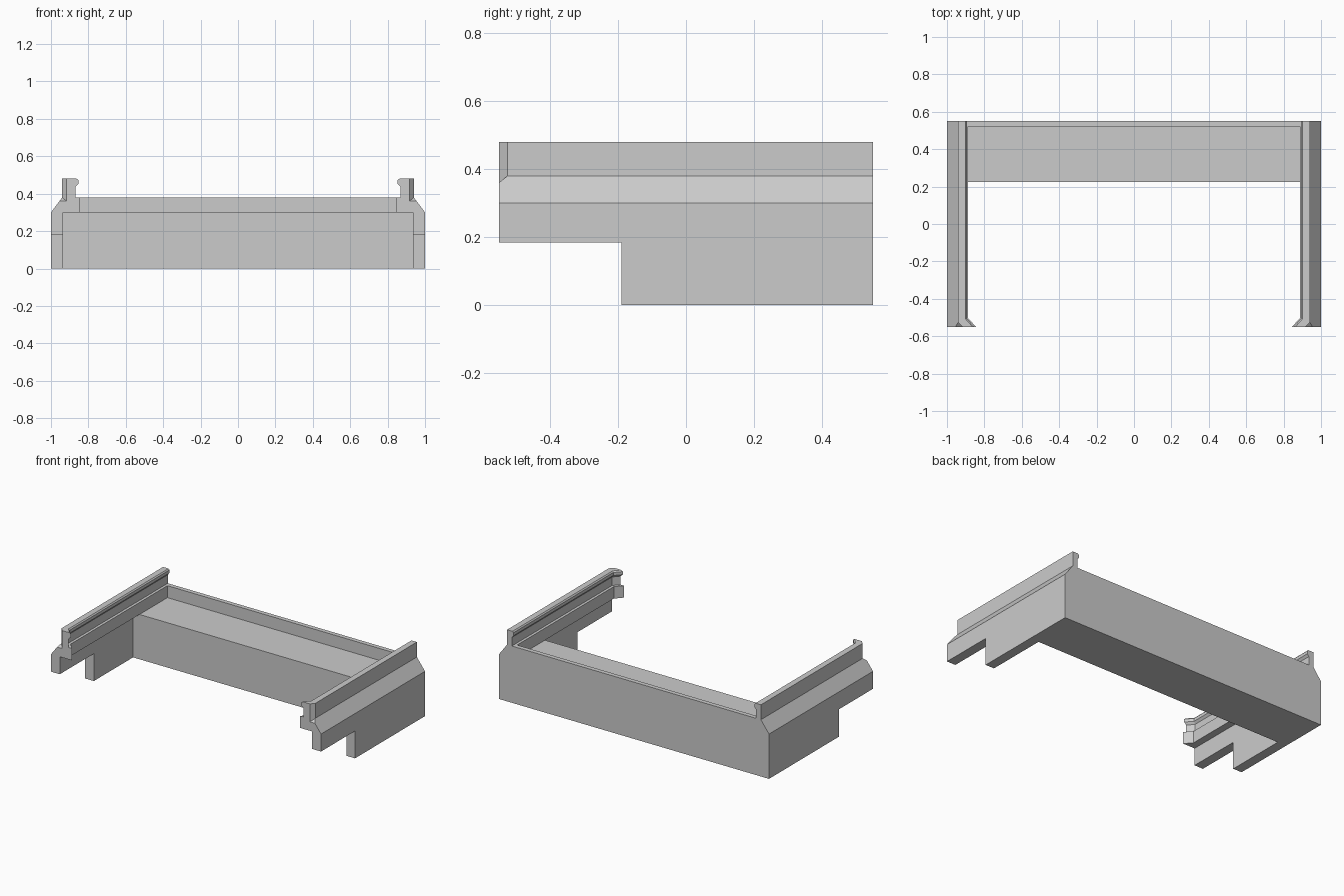
import bpy
import bmesh

if "Cube" in bpy.data.objects:
    bpy.data.objects.remove(bpy.data.objects["Cube"], do_unlink=True)

# One plain grey finish
grey = bpy.data.materials.new("plain grey")
grey.use_nodes = True
colour = (0.6, 0.6, 0.6, 1)
grey.diffuse_color = colour
grey.node_tree.nodes["Principled BSDF"].inputs["Base Color"].default_value = colour

BACK, FRONT = 0.55, -0.55


def loft(name, sections):
    """Skin closed loops that share a point count, and cap both ends."""
    bm = bmesh.new()
    loops = [[bm.verts.new(p) for p in s] for s in sections]
    for a, b in zip(loops, loops[1:]):
        for i in range(len(a)):
            j = (i + 1) % len(a)
            bm.faces.new((a[i], a[j], b[j], b[i]))
    bm.faces.new(loops[0])
    bm.faces.new(loops[-1])
    bmesh.ops.remove_doubles(bm, verts=bm.verts, dist=1e-5)
    bmesh.ops.recalc_face_normals(bm, faces=bm.faces)
    mesh = bpy.data.meshes.new(name)
    bm.to_mesh(mesh)
    bm.free()
    mesh.materials.append(grey)
    obj = bpy.data.objects.new(name, mesh)
    bpy.context.collection.objects.link(obj)
    return obj


def prism_x(name, profile, x0, x1):
    return loft(name, [[(x, y, z) for y, z in profile] for x in (x0, x1)])


# Side wall with beaded guide rail: fixed outer points, then the rail points
outer = [(0.935, 0), (1, 0), (1, 0.3), (0.94, 0.38)]
rail = [(0.94, 0.38), (0.94, 0.48), (0.9, 0.48), (0.893, 0.472),
        (0.893, 0.452), (0.905, 0.437), (0.905, 0.38), (0.887, 0.38), (0.887, 0.3)]
inner = [(0.935, 0.3)]


def bend_y(x):
    """Mitre line where the rail turns inward at 45 degrees."""
    return -0.525 + (0.94 - x) * 0.41


straight = [(x, BACK, z) for x, z in outer + rail + inner]
mitre = ([(x, -0.525, z) for x, z in outer]
         + [(x, bend_y(x), z) for x, z in rail]
         + [(x, -0.525, z) for x, z in inner])
end = ([(x, FRONT, z) for x, z in outer[:-1]] + [(0.955, FRONT, 0.36)]
       + [(x - (bend_y(x) - FRONT) * 0.9, FRONT, z) for x, z in rail]
       + [(x, FRONT, z) for x, z in inner])
# The flared outer face runs down to the chamfer on the shoulder
end[len(outer)] = (end[len(outer)][0], FRONT, 0.36)
wall = loft("side_wall_with_rail", [straight, mitre, end])

# Step cut under the front of each wall
cutter = prism_x("notch_cutter", [(-0.7, -0.1), (-0.19, -0.1), (-0.19, 0.183), (-0.7, 0.183)], 0.8, 1.1)
cutter.hide_render = True
cut = wall.modifiers.new("front_notch", "BOOLEAN")
cut.object = cutter
cut.operation = "DIFFERENCE"
cut.solver = "EXACT"
bpy.context.view_layer.objects.active = wall
bpy.ops.object.modifier_apply(modifier=cut.name)
bpy.data.objects.remove(cutter, do_unlink=True)
wall.modifiers.new("other_side", "MIRROR")

# Solid cross beam with a raised lip along the back
prism_x("back_beam", [(0.225, 0), (BACK, 0), (BACK, 0.38), (0.52, 0.38),
                      (0.52, 0.3), (0.225, 0.3)], -0.935, 0.935)
